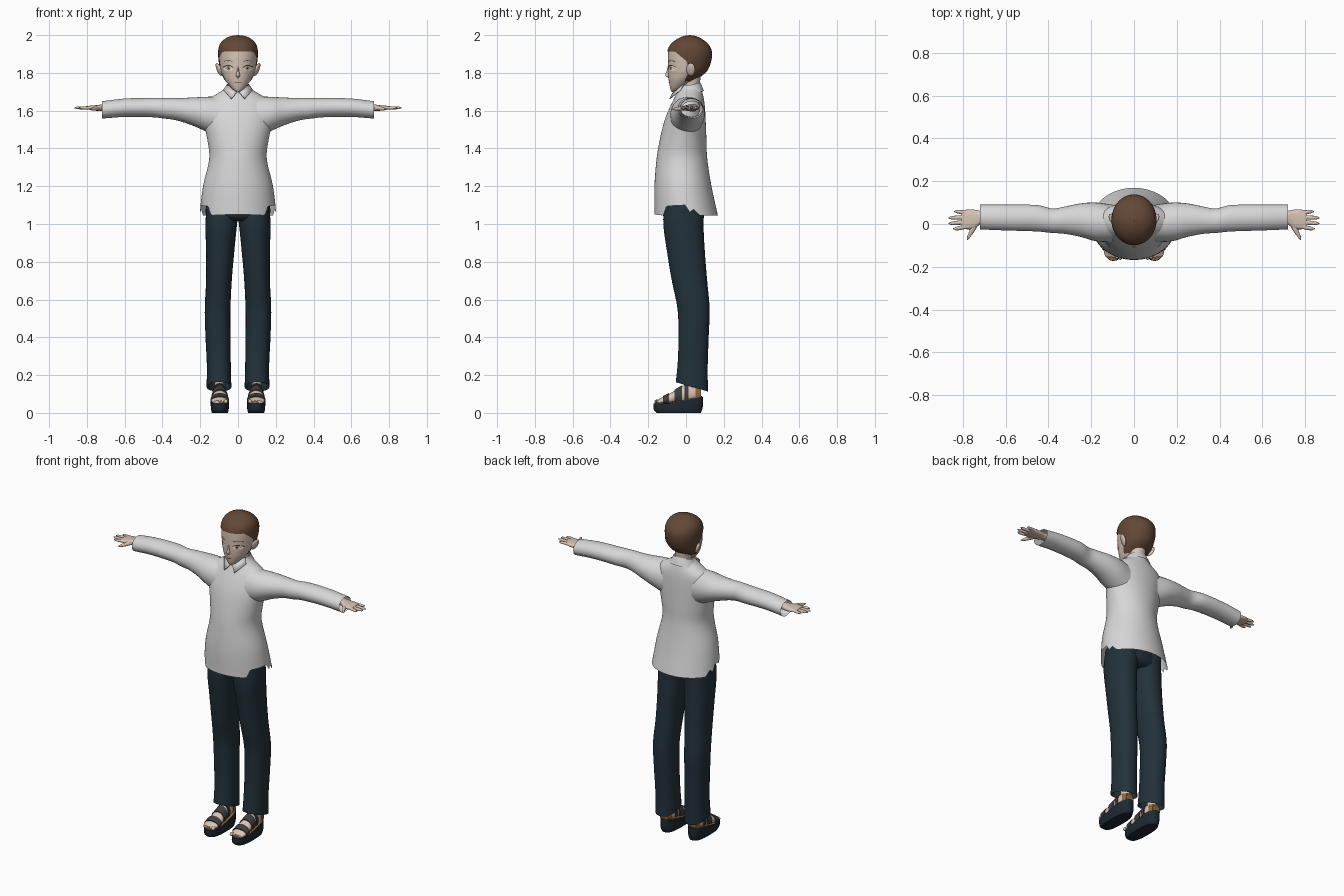
import bpy, bmesh, math
from mathutils import Vector

cube = bpy.data.objects.get("Cube")
if cube:
    bpy.data.objects.remove(cube, do_unlink=True)


def material(name, *rgb):
    m = bpy.data.materials.new(name)
    m.use_nodes = True
    m.diffuse_color = (*rgb, 1)
    m.node_tree.nodes["Principled BSDF"].inputs["Base Color"].default_value = (*rgb, 1)
    return m


SHIRT = material("shirt_white", .68, .68, .69)
SKIN = material("skin", .68, .55, .46)
HAIR = material("hair_brown", .125, .065, .037)
TROUSERS = material("trouser_navy", .016, .031, .043)
SOLE = material("sole_navy", .013, .022, .032)
STRAP = material("strap_grey", .05, .045, .045)
INSOLE = material("insole_tan", .3, .14, .045)
WHITE = material("eye_white", .85, .84, .82)
IRIS = material("iris_tan", .4, .3, .2)
LINE = material("dark_line", .03, .02, .018)


def sample(rows, pos):
    """Smoothly interpolate the section extents at a position."""
    if pos <= rows[0][0]:
        return rows[0][1:]
    if pos >= rows[-1][0]:
        return rows[-1][1:]
    i = max(k for k in range(len(rows) - 1) if rows[k][0] <= pos)
    a, b = rows[i], rows[i + 1]
    before, after = rows[max(i - 1, 0)], rows[min(i + 2, len(rows) - 1)]
    h = b[0] - a[0]
    t = (pos - a[0]) / h
    out = []
    for c in range(1, len(a)):
        m0 = (b[c] - before[c]) / (b[0] - before[0]) * h
        m1 = (after[c] - a[c]) / (after[0] - a[0]) * h
        out.append((2*t**3 - 3*t**2 + 1) * a[c] + (t**3 - 2*t**2 + t) * m0
                   + (3*t**2 - 2*t**3) * b[c] + (t**3 - t**2) * m1)
    return out


def sym(rows):
    """Expand (z, half width, y min, y max) to full extents."""
    return [(z, -w, w, y0, y1) for z, w, y0, y1 in rows]


def finish(name, bm, mat, mirror):
    bmesh.ops.recalc_face_normals(bm, faces=bm.faces)
    mesh = bpy.data.meshes.new(name)
    bm.to_mesh(mesh)
    bm.free()
    mesh.materials.append(mat)
    ob = bpy.data.objects.new(name, mesh)
    bpy.context.collection.objects.link(ob)
    if mirror:
        ob.modifiers.new("mirror", "MIRROR")
    bpy.ops.object.select_all(action="DESELECT")
    ob.select_set(True)
    bpy.context.view_layer.objects.active = ob
    bpy.ops.object.shade_smooth_by_angle(angle=math.radians(50))
    return ob


def loft(name, axis, rows, mat, lo=None, hi=None, grow=0, n=32, steps=20,
         power=1, caps=True, mirror=False, shape=None, ease=False):
    """Skin rounded sections along an axis; lo may vary with the angle."""
    lo = rows[0][0] if lo is None else lo
    hi = rows[-1][0] if hi is None else hi
    bm = bmesh.new()
    rings = []
    for k in range(steps + 1):
        t = k / steps
        t = math.sin(t * math.pi / 2) if ease else t
        ring = []
        for j in range(n):
            ang = 2 * math.pi * j / n
            start = lo(ang) if callable(lo) else lo
            pos = start + (hi - start) * t
            a0, a1, b0, b1 = sample(rows, pos)
            c, s = math.cos(ang), math.sin(ang)
            a = (a0 + a1) / 2 + ((a1 - a0) / 2 + grow) * math.copysign(abs(c)**power, c)
            b = (b0 + b1) / 2 + ((b1 - b0) / 2 + grow) * math.copysign(abs(s)**power, s)
            co = {"x": (pos, a, b), "y": (a, pos, b), "z": (a, b, pos)}[axis]
            ring.append(bm.verts.new(shape(*co) if shape else co))
        rings.append(ring)
    for r, q in zip(rings, rings[1:]):
        for j in range(n):
            bm.faces.new((r[j], r[(j + 1) % n], q[(j + 1) % n], q[j]))
    if caps:
        bm.faces.new(rings[0])
        bm.faces.new(rings[-1])
    return finish(name, bm, mat, mirror)


# Shirt body with ragged side slits
torso = sym([(1.04, .205, -.167, .17), (1.2, .185, -.167, .135), (1.35, .152, -.155, .112),
             (1.45, .163, -.138, .108), (1.55, .183, -.113, .104), (1.62, .183, -.085, .1),
             (1.66, .16, -.065, .095), (1.69, .11, -.052, .088), (1.715, .072, -.045, .08),
             (1.735, .06, -.035, .075)])
HEM = [(-1, 1.05), (-.72, 1.045), (-.6, 1.095), (0, 1.1), (.14, 1.06),
       (.25, 1.08), (.42, 1.045), (1, 1.045)]


def shirt_hem(ang):
    s = math.sin(ang)
    for (s0, z0), (s1, z1) in zip(HEM, HEM[1:]):
        if s <= s1:
            return z0 + (z1 - z0) * (s - s0) / (s1 - s0)
    return HEM[-1][1]


loft("shirt_body", "z", torso, SHIRT, lo=shirt_hem, n=96, steps=40, caps=False)
loft("sleeves", "x", [(.1, -.085, .09, 1.46, 1.675), (.18, -.08, .1, 1.495, 1.673),
                      (.25, -.06, .096, 1.525, 1.669), (.33, -.045, .08, 1.55, 1.667),
                      (.38, -.042, .072, 1.557, 1.667), (.45, -.035, .088, 1.565, 1.668),
                      (.6, -.03, .09, 1.567, 1.664), (.72, -.025, .09, 1.558, 1.65)],
     SHIRT, steps=32, caps=False, mirror=True)

# Collar band, higher at the back, and front flaps
loft("collar_band", "z", sym([(1.685, .088, -.058, .095), (1.71, .073, -.05, .086),
                              (1.735, .062, -.04, .076)]), SHIRT, caps=False, steps=6,
     shape=lambda x, y, z: (x, y, z + .25 * (y - .02)))
bm = bmesh.new()
flap = [(.002, -.066, 1.705), (.036, -.088, 1.664), (.078, -.03, 1.712), (.058, -.012, 1.74)]
bm.faces.new([bm.verts.new(p) for p in flap])
flaps = finish("collar_flaps", bm, SHIRT, True)
flaps.modifiers.new("thickness", "SOLIDIFY").thickness = .005

# Hands
loft("palms", "x", [(.66, .01, .06, 1.595, 1.635), (.71, .005, .06, 1.597, 1.635),
                    (.74, -.018, .066, 1.598, 1.63), (.775, -.025, .068, 1.603, 1.627),
                    (.805, -.02, .062, 1.608, 1.624)], SKIN, n=20, mirror=True, power=.8)
for label, y0, y1, tip in (("index", -.013, -.022, .845), ("middle", .009, .003, .866),
                           ("ring", .031, .029, .866), ("little", .052, .058, .84)):
    loft(label + "_fingers", "x",
         [(.79, y0 - .011, y0 + .011, 1.606, 1.624),
          (tip - .015, y1 - .008, y1 + .008, 1.608, 1.622),
          (tip, y1 - .002, y1 + .002, 1.613, 1.617)], SKIN, n=10, steps=8, mirror=True)
loft("thumbs", "y", [(-.075, .776, .78, 1.607, 1.611), (-.06, .764, .78, 1.601, 1.616),
                     (-.03, .742, .768, 1.6, 1.622), (.01, .72, .765, 1.6, 1.625)],
     SKIN, n=10, steps=10, mirror=True)

# Neck, head and close-cropped hair
loft("neck", "z", sym([(1.65, .055, -.03, .08), (1.72, .046, -.02, .072),
                       (1.8, .05, -.02, .08)]), SKIN)
skull = sym([(1.7, .012, -.08, -.05), (1.713, .032, -.086, -.02), (1.74, .056, -.092, .02),
             (1.765, .074, -.096, .055), (1.785, .084, -.098, .085), (1.81, .094, -.099, .112),
             (1.85, .101, -.1, .13), (1.89, .105, -.1, .138), (1.925, .104, -.096, .134),
             (1.955, .094, -.078, .115), (1.98, .07, -.047, .084), (1.995, .037, -.012, .052),
             (2, .002, .018, .022)])
loft("head", "z", skull, SKIN, hi=1.98, grow=-.004, n=48, steps=32)


def hairline(ang):
    s = math.sin(ang)
    if s < -.65:
        return 1.912
    if s < -.1:
        return 1.912 - .052 * (s + .65) / .55
    return max(1.86 - .32 * (s + .1), 1.755)


loft("hair", "z", skull, HAIR, lo=hairline, hi=2, n=64, steps=28, caps=False, ease=True)

# Ears and nose
bm = bmesh.new()
bmesh.ops.create_uvsphere(bm, u_segments=16, v_segments=10, radius=1)
for v in bm.verts:
    v.co = Vector((.1 + .014 * v.co.x + .012 * v.co.z, .025 + .02 * v.co.y + .012 * v.co.x,
                   1.818 + .034 * v.co.z))
finish("ears", bm, SKIN, True)
loft("nose", "z", sym([(1.774, .003, -.095, -.085), (1.782, .011, -.106, -.08),
                       (1.79, .01, -.11, -.08), (1.81, .006, -.103, -.08),
                       (1.84, .004, -.095, -.085)]), SKIN, n=14, steps=12)


def patch(name, cx, cz, w, h, mat, off, bend=0, mirror=True):
    """Thin pointed oval lying on the face."""
    bm = bmesh.new()

    def on_face(x, z):
        a0, a1, b0, b1 = sample(skull, z)
        depth = math.sqrt(max(0, 1 - (x / (a1 - .004))**2))
        return bm.verts.new((x, (b0 + b1) / 2 - ((b1 - b0) / 2 - .004) * depth - off, z))

    rim = []
    for j in range(24):
        c, s = math.cos(j * math.pi / 12), math.sin(j * math.pi / 12)
        rim.append(on_face(cx + w * c, cz + h * s - bend * c * c))
    mid = on_face(cx, cz)
    for j in range(24):
        bm.faces.new((mid, rim[j], rim[(j + 1) % 24]))
    finish(name, bm, mat, mirror)


# Painted face details
patch("eye_whites", .052, 1.824, .025, .014, WHITE, .002)
patch("irises", .05, 1.825, .01, .012, IRIS, .003)
patch("pupils", .05, 1.825, .004, .005, LINE, .004)
patch("upper_lashes", .052, 1.839, .027, .0025, LINE, .003, bend=.01)
patch("eyebrows", .052, 1.865, .026, .002, HAIR, .002, bend=.006)
patch("mouth", 0, 1.748, .018, .0022, LINE, .002, mirror=False)

# Trousers
loft("trouser_legs", "z", [(.1, .034, .167, -.062, .116), (.25, .038, .165, -.045, .115),
                           (.4, .04, .172, -.04, .12), (.55, .04, .176, -.045, .125),
                           (.7, .033, .169, -.075, .112), (.85, .02, .169, -.1, .1),
                           (1, .005, .172, -.12, .093), (1.12, -.01, .165, -.115, .1)],
     TROUSERS, lo=lambda ang: .138 - .025 * math.sin(ang), n=40, steps=40,
     power=.92, caps=False, mirror=True)
loft("trouser_hips", "z", sym([(1.015, .11, -.09, .07), (1.04, .165, -.12, .095),
                               (1.12, .165, -.12, .1), (1.2, .15, -.11, .09)]), TROUSERS)

# Feet
loft("ankles", "z", [(.07, .07, .125, .01, .078), (.13, .074, .122, .012, .07),
                     (.3, .07, .135, -.005, .08)], SKIN, n=20, steps=8, mirror=True)
foot = [(-.155, .06, .132, .048, .066), (-.13, .053, .141, .045, .08),
        (-.09, .053, .14, .045, .1), (-.05, .058, .135, .05, .124),
        (0, .065, .13, .05, .15), (.04, .068, .128, .06, .15), (.075, .075, .12, .065, .125)]
loft("feet", "y", foot, SKIN, n=24, mirror=True)
bm = bmesh.new()
for k in range(5):
    made = bmesh.ops.create_uvsphere(bm, u_segments=10, v_segments=6, radius=1)["verts"]
    size = .011 if k == 0 else .0085
    for v in made:
        v.co = Vector((.064 + .0165 * k + size * v.co.x, -.152 + .004 * k + .016 * v.co.y,
                       .06 + size * v.co.z))
finish("toes", bm, SKIN, True)

# Sandals


def rise(x, y, z):
    return x, y, z * (1 + 4 * max(0, y + .09))


loft("sandal_soles", "z", [(0, .054, .138, -.155, .078), (.015, .049, .143, -.17, .088),
                           (.05, .048, .145, -.172, .09)], SOLE, n=40, steps=8,
     power=.75, mirror=True, shape=rise)
loft("insoles", "z", [(.05, .051, .142, -.168, .086), (.053, .051, .142, -.168, .086)],
     INSOLE, n=40, steps=1, power=.75, mirror=True, shape=rise)
for label, y0, y1, mat in (("toe_straps", -.122, -.09, STRAP), ("instep_straps", -.06, -.022, STRAP),
                           ("ankle_straps", -.008, .012, STRAP), ("heel_straps", .05, .08, INSOLE)):
    loft(label, "y", foot, mat, lo=y0, hi=y1, grow=.005, n=24, steps=5, mirror=True)
